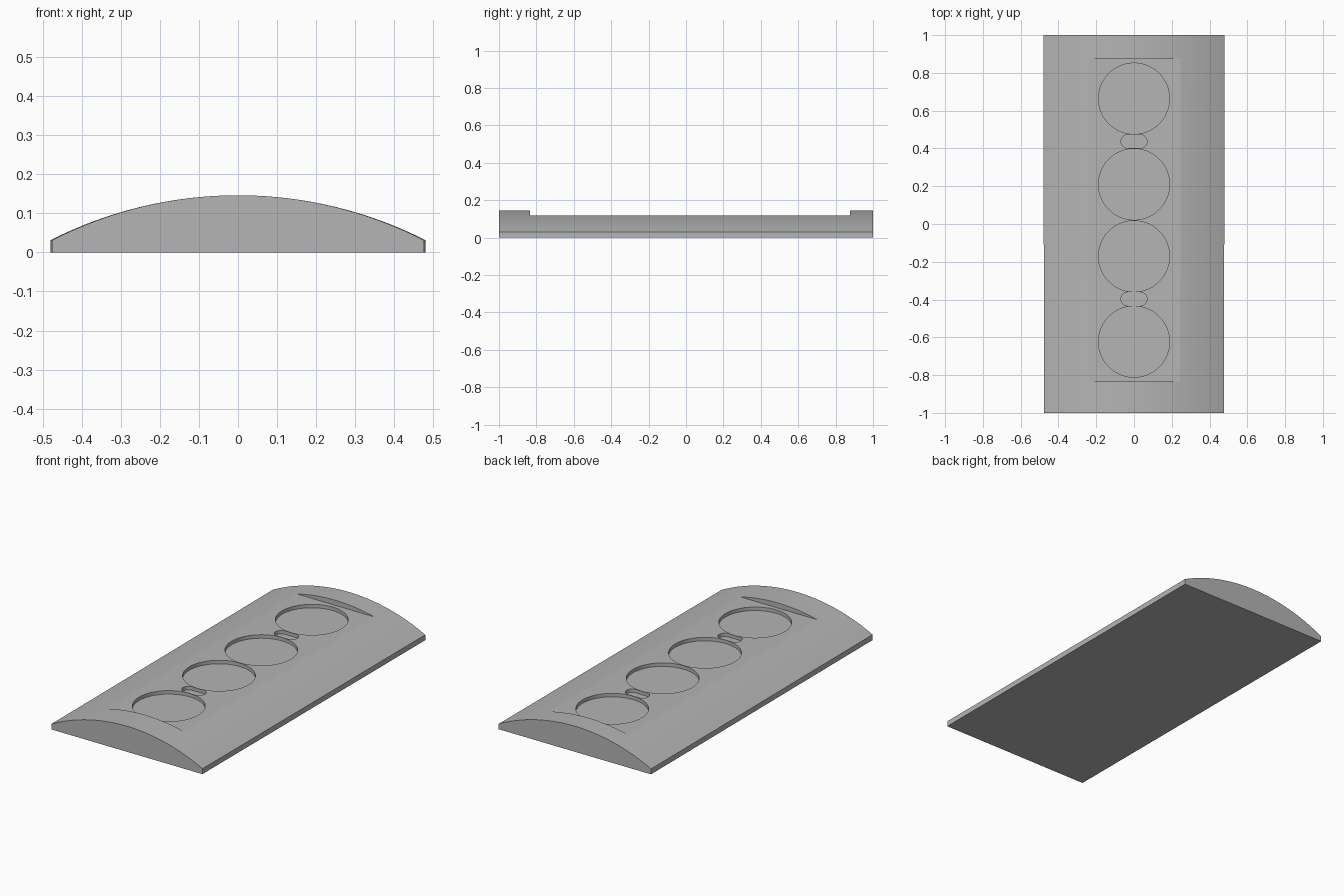
import bpy, bmesh, math
from mathutils import Vector

old = bpy.data.objects.get("Cube")
if old:
    bpy.data.objects.remove(old, do_unlink=True)

grey = bpy.data.materials.new("plain grey")
grey.use_nodes = True
grey.diffuse_color = (0.46, 0.46, 0.46, 1)
grey.node_tree.nodes["Principled BSDF"].inputs["Base Color"].default_value = grey.diffuse_color

RIM, TOP, FLOOR, HOLE_FLOOR = 0.031, 0.146, 0.117, 0.097
HALF = 0.478


def prism(name, outline, offset):
    """Extrude a closed outline of 3D points along the offset."""
    bm = bmesh.new()
    face = bm.faces.new([bm.verts.new(p) for p in outline])
    ext = bmesh.ops.extrude_face_region(bm, geom=[face])
    verts = [g for g in ext["geom"] if isinstance(g, bmesh.types.BMVert)]
    bmesh.ops.translate(bm, verts=verts, vec=Vector(offset))
    bmesh.ops.recalc_face_normals(bm, faces=bm.faces)
    mesh = bpy.data.meshes.new(name)
    bm.to_mesh(mesh)
    bm.free()
    mesh.materials.append(grey)
    obj = bpy.data.objects.new(name, mesh)
    bpy.context.collection.objects.link(obj)
    return obj


def stadium(cy, radius, straight=0.0, steps=64):
    """Circle, or rounded slot when straight is above zero, at hole depth."""
    points = []
    for i in range(steps):
        a = 2 * math.pi * (i + 0.5) / steps
        shift = math.copysign(straight, math.cos(a))
        points.append((shift + radius * math.cos(a), cy + radius * math.sin(a), HOLE_FLOOR))
    return points


# Domed slab: circular arc over a thin straight rim, slightly wider at the back
sag = TOP - RIM
radius = (HALF ** 2 + sag ** 2) / (2 * sag)
spread = math.asin(HALF / radius)
steps = 32
outline = [(-HALF, -1, 0), (HALF, -1, 0)]
for i in range(steps + 1):
    a = spread * (1 - 2 * i / steps)
    outline.append((radius * math.sin(a), -1, TOP - radius + radius * math.cos(a)))
body = prism("domed_tray", outline, (0, 2, 0))
for v in body.data.vertices:
    v.co.x *= 1 + 0.004 * v.co.y

# Level recess across the crown
y0, y1, w = -0.834, 0.877, 0.4
cutters = [prism("recess_cutter", [(-w, y0, FLOOR), (w, y0, FLOOR), (w, y1, FLOOR), (-w, y1, FLOOR)],
                 (0, 0, 0.2))]

# Four round wells and two small rounded slots
for y in (0.664, 0.21, -0.171, -0.623):
    cutters.append(prism("well_cutter", stadium(y, 0.188), (0, 0, 0.2)))
for y in (0.437, -0.397):
    cutters.append(prism("slot_cutter", stadium(y, 0.036, 0.033, 32), (0, 0, 0.2)))

# Cut the openings and remove the cutters
bpy.ops.object.select_all(action="DESELECT")
bpy.context.view_layer.objects.active = body
body.select_set(True)
for cutter in cutters:
    mod = body.modifiers.new("cut", "BOOLEAN")
    mod.operation = "DIFFERENCE"
    mod.solver = "EXACT"
    mod.object = cutter
    bpy.ops.object.modifier_apply(modifier=mod.name)
    bpy.data.objects.remove(cutter, do_unlink=True)

bpy.ops.object.shade_smooth_by_angle(angle=math.radians(10))
